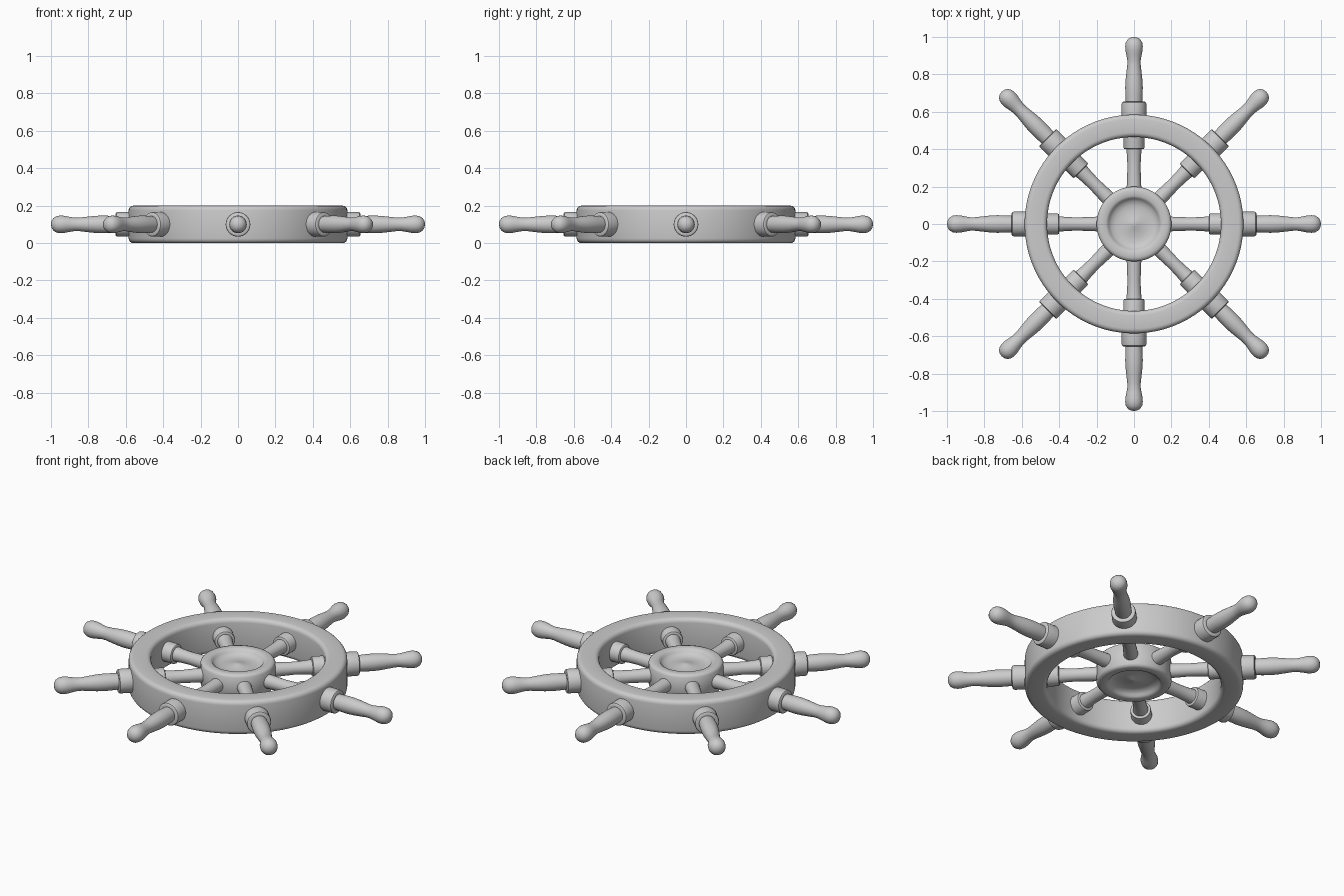
import bpy, bmesh
from math import pi, cos, sin, radians
from mathutils import Matrix

if "Cube" in bpy.data.objects:
    bpy.data.objects.remove(bpy.data.objects["Cube"])


def lathe(name, profile, segments, closed=False):
    """Revolve an (r, z) profile around the z axis."""
    bm = bmesh.new()
    pts = [bm.verts.new((r, 0, z)) for r, z in profile]
    pairs = list(zip(pts, pts[1:])) + ([(pts[-1], pts[0])] if closed else [])
    edges = [bm.edges.new(p) for p in pairs]
    bmesh.ops.spin(bm, geom=pts + edges, cent=(0, 0, 0), axis=(0, 0, 1),
                   angle=2 * pi, steps=segments, use_duplicate=False)
    bmesh.ops.remove_doubles(bm, verts=bm.verts, dist=1e-5)
    bmesh.ops.recalc_face_normals(bm, faces=bm.faces)
    mesh = bpy.data.meshes.new(name)
    bm.to_mesh(mesh)
    bm.free()
    obj = bpy.data.objects.new(name, mesh)
    bpy.context.collection.objects.link(obj)
    bpy.ops.object.select_all(action='DESELECT')
    obj.select_set(True)
    bpy.context.view_layer.objects.active = obj
    bpy.ops.object.shade_smooth_by_angle(angle=radians(40))
    return obj


def rounded_corners(r0, r1, h0, h1, b, n=4):
    """Rounded rectangle profile."""
    corners = [(r1 - b, h1 - b, 0), (r0 + b, h1 - b, 1),
               (r0 + b, h0 + b, 2), (r1 - b, h0 + b, 3)]
    return [(cx + b * cos((q + i / n) * pi / 2), cz + b * sin((q + i / n) * pi / 2))
            for cx, cz, q in corners for i in range(n + 1)]


# Outer rim
rim = lathe("rim", rounded_corners(0.465, 0.585, -0.1, 0.1, 0.025), 96, closed=True)
rim.location.z = 0.1

# Hub, dished on both faces with a small raised centre
half = [(0, 0.056), (0.015, 0.053), (0.035, 0.047), (0.07, 0.041), (0.1, 0.042),
        (0.122, 0.049), (0.134, 0.06), (0.14, 0.069), (0.15, 0.075),
        (0.18, 0.075), (0.192, 0.071), (0.2, 0.06)]
hub = lathe("hub", half + [(r, -z) for r, z in reversed(half)], 64)
hub.location.z = 0.1

# Turned spoke with inner collar, outer collar and handle
spoke_profile = [
    (0, 0.17), (0.04, 0.17), (0.038, 0.23), (0.035, 0.30), (0.037, 0.36), (0.041, 0.40),
    (0.049, 0.40), (0.054, 0.403), (0.056, 0.41), (0.056, 0.50),
    (0.066, 0.55), (0.066, 0.643), (0.064, 0.65), (0.058, 0.654), (0.044, 0.654),
    (0.046, 0.69), (0.047, 0.73), (0.045, 0.77), (0.040, 0.815), (0.036, 0.85),
    (0.036, 0.875), (0.041, 0.905), (0.046, 0.93), (0.047, 0.95), (0.044, 0.97),
    (0.034, 0.987), (0.018, 0.997), (0, 1.0)]
first = lathe("spoke_1", spoke_profile, 32)
for i in range(8):
    spoke = first
    if i:
        spoke = first.copy()
        spoke.name = f"spoke_{i + 1}"
        bpy.context.collection.objects.link(spoke)
    spoke.matrix_world = (Matrix.Translation((0, 0, 0.1))
                          @ Matrix.Rotation(i * pi / 4, 4, 'Z')
                          @ Matrix.Rotation(pi / 2, 4, 'Y'))
